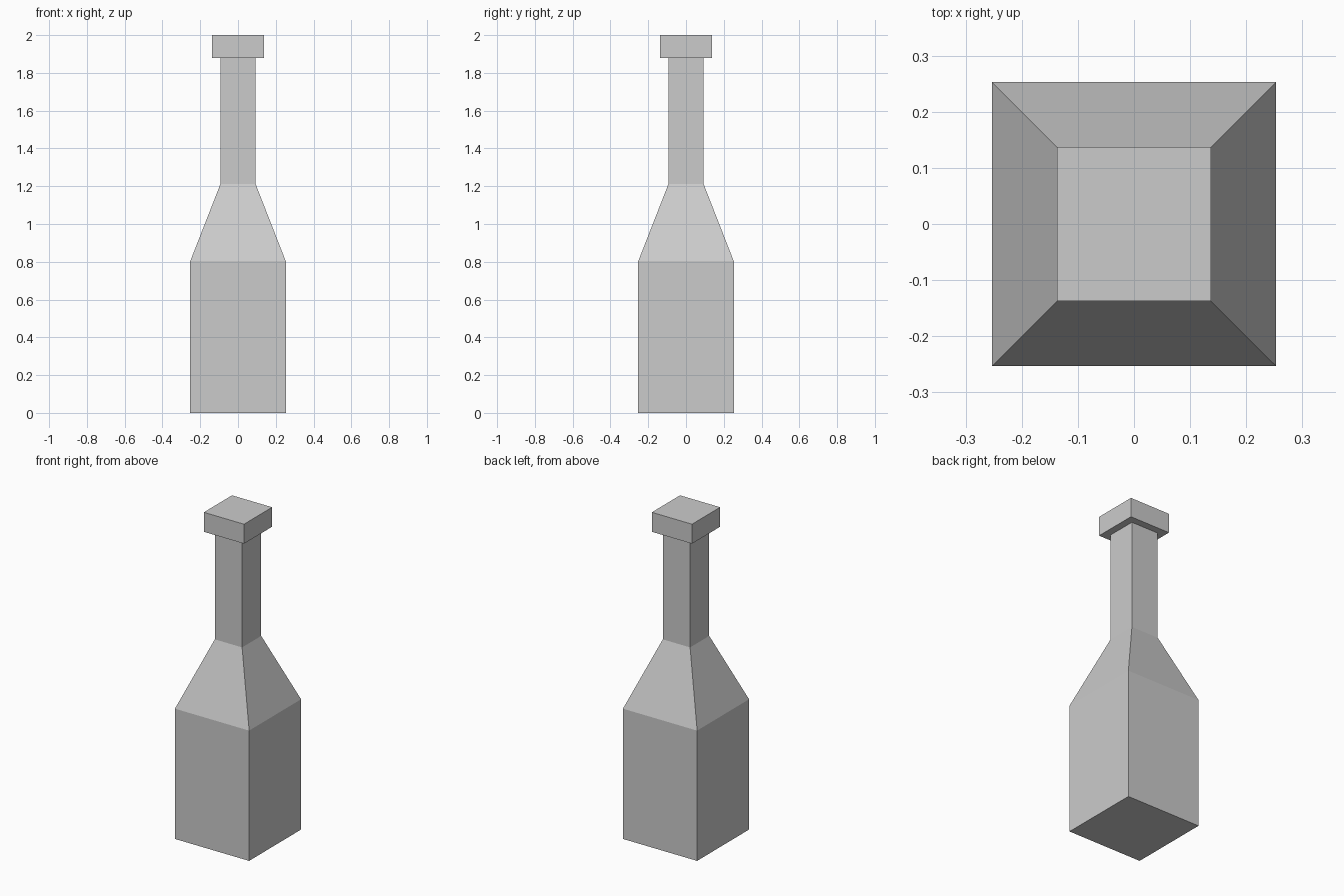
import bpy
import bmesh

if "Cube" in bpy.data.objects:
    bpy.data.objects.remove(bpy.data.objects["Cube"])

# Profile of the square bottle: (half width, height)
PROFILE = [
    (0.253, 0.0), (0.253, 0.803),    # body
    (0.093, 1.212), (0.093, 1.88),   # shoulder and neck
    (0.137, 1.88), (0.137, 2.0),     # cap
]


def square_loft(name, profile):
    """Skin a stack of square rings and close both ends."""
    bm = bmesh.new()
    rings = [[bm.verts.new((sx * h, sy * h, z))
              for sx, sy in ((-1, -1), (1, -1), (1, 1), (-1, 1))]
             for h, z in profile]
    for low, high in zip(rings, rings[1:]):
        for i in range(4):
            j = (i + 1) % 4
            bm.faces.new((low[i], low[j], high[j], high[i]))
    bm.faces.new(rings[0][::-1])
    bm.faces.new(rings[-1])
    bmesh.ops.recalc_face_normals(bm, faces=bm.faces[:])
    mesh = bpy.data.meshes.new(name)
    bm.to_mesh(mesh)
    bm.free()
    obj = bpy.data.objects.new(name, mesh)
    bpy.context.collection.objects.link(obj)
    return obj


# Bottle with body, shoulder, neck and cap in one closed skin
square_loft("bottle", PROFILE)
